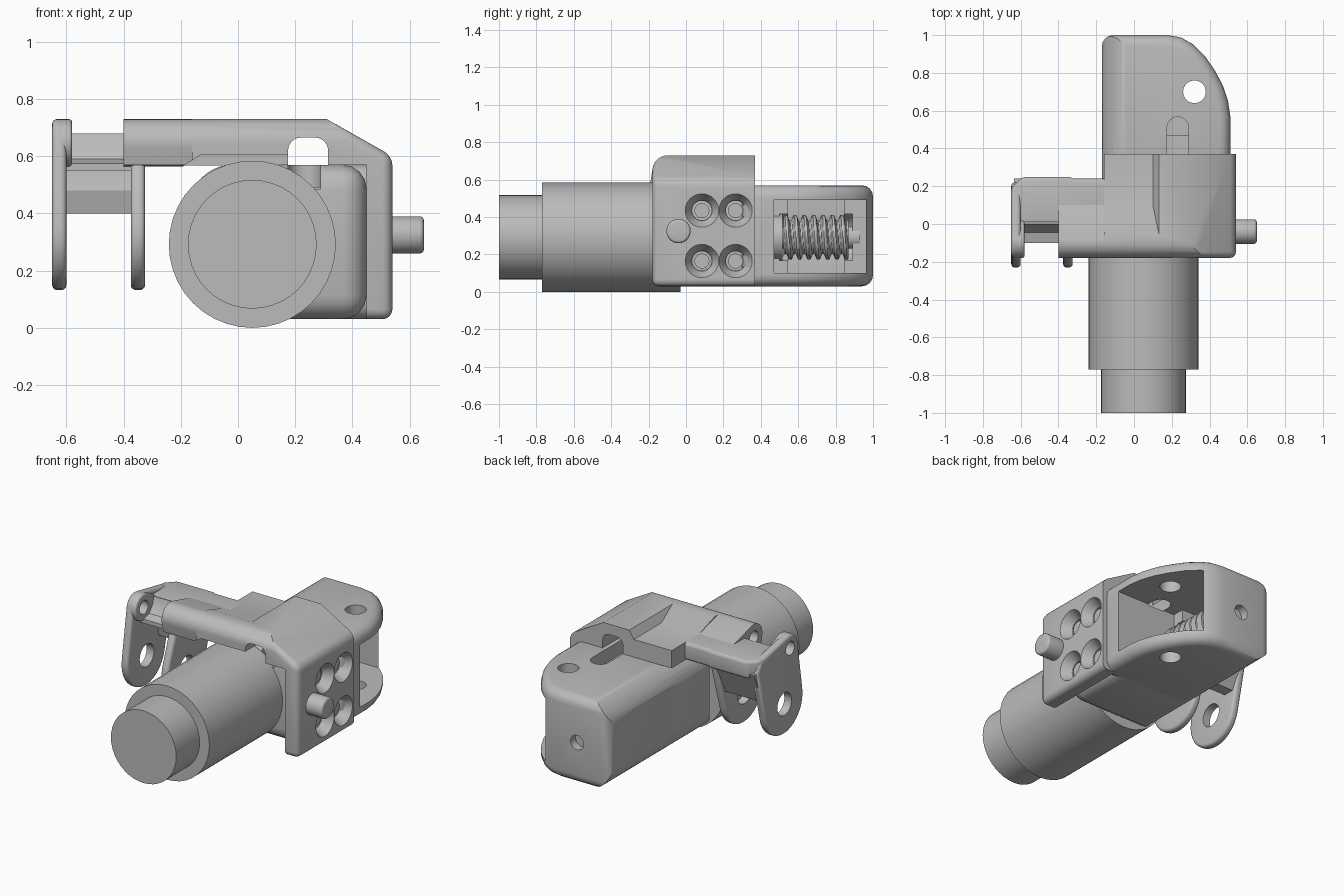
import bpy, bmesh, math
from mathutils import Vector
from mathutils.geometry import convex_hull_2d

if "Cube" in bpy.data.objects:
    bpy.data.objects.remove(bpy.data.objects["Cube"])

GREY = (0.5, 0.5, 0.5, 1)
metal = bpy.data.materials.new("plain grey")
metal.use_nodes = True
metal.diffuse_color = GREY
metal.node_tree.nodes["Principled BSDF"].inputs["Base Color"].default_value = GREY
parts = []

PLACE = {"x": lambda a, b, t: (t, a, b),
         "y": lambda a, b, t: (a, t, b),
         "z": lambda a, b, t: (a, b, t)}


def finish(name, bm):
    bmesh.ops.recalc_face_normals(bm, faces=bm.faces)
    mesh = bpy.data.meshes.new(name)
    bm.to_mesh(mesh)
    bm.free()
    obj = bpy.data.objects.new(name, mesh)
    bpy.context.collection.objects.link(obj)
    mesh.materials.append(metal)
    parts.append(obj)
    return obj


def arc(a, b, r, start=0, end=360, n=32):
    """Points on an arc; a full turn leaves out the repeated end point."""
    full = end - start == 360
    steps = n if full else n + 1
    angles = [math.radians(start + (end - start) * i / n) for i in range(steps)]
    return [(a + r * math.cos(t), b + r * math.sin(t)) for t in angles]


def hull(points):
    return [points[i] for i in convex_hull_2d([Vector(p) for p in points])]


def prism(name, pts, axis, lo, hi, bevel=0, rule=lambda p: True, top=None):
    """Extrude a profile along an axis, then round the sharp edges chosen by rule."""
    bm = bmesh.new()
    rings = [[bm.verts.new(PLACE[axis](a, b, t)) for a, b in outline]
             for outline, t in ((pts, lo), (top or pts, hi))]
    bm.faces.new(rings[0])
    bm.faces.new(rings[1])
    n = len(pts)
    for i in range(n):
        j = (i + 1) % n
        bm.faces.new((rings[0][i], rings[0][j], rings[1][j], rings[1][i]))
    bmesh.ops.recalc_face_normals(bm, faces=bm.faces)
    if bevel:
        edges = [e for e in bm.edges if e.calc_face_angle() > math.radians(35)
                 and rule((e.verts[0].co + e.verts[1].co) / 2)]
        bmesh.ops.bevel(bm, geom=edges, offset=bevel, segments=4, profile=0.5,
                        affect='EDGES', clamp_overlap=True)
    return finish(name, bm)


def rect(a0, a1, b0, b1):
    return [(a0, b0), (a1, b0), (a1, b1), (a0, b1)]


def round_off(a, b, r, up, axis, lo, hi):
    """Cutter that rounds the low-side corner around an arc centre, above or below."""
    pts = arc(a, b, r, 90, 180, 10) + [(a - r - 0.1, b), (a - r - 0.1, b + r + 0.1), (a, b + r + 0.1)]
    return prism("round_off", [(p, b + up * (q - b)) for p, q in pts], axis, lo, hi)


def cut(cutter, *targets):
    """Subtract the cutter from each target and discard it."""
    cutter.hide_render = True
    for obj in targets:
        mod = obj.modifiers.new("cut", 'BOOLEAN')
        mod.operation, mod.solver, mod.object = 'DIFFERENCE', 'EXACT', cutter
        with bpy.context.temp_override(object=obj, active_object=obj):
            bpy.ops.object.modifier_apply(modifier=mod.name)
    parts.remove(cutter)
    bpy.data.objects.remove(cutter)


# Motor
MX, MZ = 0.05, 0.292
prism("motor_body", arc(MX, MZ, 0.292, n=40), "y", -0.77, -0.03)
prism("motor_cap", arc(MX, MZ, 0.225, n=40), "y", -1.0, -0.7)

# Gearbox housing: a curved rear shell and a narrower front block
curve = [(0.51, 0.57), (0.498, 0.65), (0.472, 0.73), (0.43, 0.81), (0.375, 0.89),
         (0.31, 0.953), (0.25, 0.987), (0.18, 1.0)]
shell = prism("gearbox_shell", [(-0.17, 0.3), (0.51, 0.3)] + curve + [(-0.17, 1.0)],
              "z", 0.03, 0.57, 0.06)
block = prism("gearbox_front", rect(-0.17, 0.45, -0.05, 0.46), "z", 0.03, 0.57, 0.085)
cut(round_off(-0.02, 0.42, 0.15, 1, "y", -0.2, 1.1), shell, block)
cut(round_off(-0.02, 0.18, 0.15, -1, "y", -0.2, 1.1), shell, block)

# Worm chamber, cross hole, rear screw hole and top slot
cut(prism("chamber", rect(0.1, 0.7, 0.47, 0.962), "z", 0.1, 0.49), shell)
cut(prism("deep_pocket", rect(-0.08, 0.2, 0.545, 0.845), "z", 0.1, 0.49), shell)
cut(prism("worm_bore", arc(MX, MZ, 0.135), "y", 0.5, 0.89), shell)
cut(prism("cross_hole", arc(0.32, 0.7, 0.06), "z", -0.1, 0.7), shell)
cut(prism("screw_hole", arc(MX, MZ, 0.045), "y", 0.95, 1.1), shell)
slot = [(0.175, -0.2), (0.289, -0.2)] + arc(0.232, 0.51, 0.057, 0, 180, 12)
cut(prism("slot", slot, "z", 0.485, 0.7), shell, block)

# Worm screw with a helical thread
bm = bmesh.new()
SIDES, ROWS, TURNS, Y0, Y1 = 32, 84, 7, 0.52, 0.87
rings = []
for i in range(ROWS + 1):
    ring = []
    for j in range(SIDES):
        phase = (i * TURNS / ROWS + j / SIDES) % 1
        ridge = min(1, max(0, 1.7 - abs(phase - 0.5) * 4.5))
        r, ang = 0.09 + 0.03 * ridge, math.tau * j / SIDES
        ring.append(bm.verts.new((MX + r * math.cos(ang), Y0 + (Y1 - Y0) * i / ROWS,
                                  MZ + r * math.sin(ang))))
    rings.append(ring)
for a, b in zip(rings, rings[1:]):
    for j in range(SIDES):
        k = (j + 1) % SIDES
        bm.faces.new((a[j], a[k], b[k], b[j]))
bm.faces.new(rings[0])
bm.faces.new(rings[-1])
finish("worm_screw", bm)
prism("worm_shaft", arc(MX, MZ, 0.06, n=24), "y", 0.45, 0.93)
prism("worm_bearing", arc(MX, MZ, 0.125), "y", 0.45, 0.515)

# Bracket: top plate, sloped shoulder and side plate in one profile
bracket = prism("bracket", [(-0.16, 0.57), (-0.16, 0.73), (0.31, 0.73), (0.54, 0.6),
                            (0.54, 0.03), (0.45, 0.03), (0.45, 0.57)], "y", -0.18, 0.37, 0.035,
                lambda p: p.y < 0.36 and p.x > 0 and (p.x > 0.46 or p.z > 0.58))

# Hinge arm: round barrel in front that runs into the plate, flat beam behind
HY, HZ, HR = -0.097, 0.647, 0.083
barrel = prism("arm_barrel", hull(arc(HY, HZ, HR) + [(-0.165, 0.57), (0.1, 0.57), (0.1, 0.68)]),
               "x", -0.4, 0.1)
cut(round_off(HY, HZ, HR, 1, "x", -0.3, 0.7), bracket)
cut(prism("plate_step", rect(-0.3, 0.1, 0.1, 0.5), "z", 0.68, 0.735,
          top=rect(-0.3, 0.135, -0.07, 0.5)), bracket)
prism("arm_beam", [(-0.65, 0), (-0.65, 0.19), (-0.59, 0.25), (-0.34, 0.25),
                   (-0.32, 0.24), (-0.1, 0.24), (-0.1, 0)], "z", 0.57, 0.68, 0.02)
prism("spring_seat", [(0.05, 0.67), (0, 0.68), (-0.012, 0.63), (-0.045, 0.59),
                      (-0.1, 0.575), (-0.1, 0.55), (0.05, 0.55)], "x", -0.62, -0.36)

# Arch and motor relief under the arm and plate
arch = [(0.175, 0.5), (0.315, 0.5)] + arc(0.27, 0.62, 0.045, 0, 90, 6) \
    + arc(0.22, 0.62, 0.045, 90, 180, 6)
cut(prism("arch", arch, "y", -0.4, 0.6), bracket)
cut(prism("relief", [(-0.2, 0.56), (-0.13, 0.605), (0.2, 0.605), (0.2, 0.56)],
          "y", -0.4, 0.0), bracket, barrel)

# Hinge lugs, joined by a rear web
AY, AZ = -0.04, 0.322
eye = arc(AY, AZ, 0.19)
outer = prism("outer_lug", hull(eye + arc(HY, HZ, HR) + [(0.19, 0.675), (0.22, 0.6)]),
              "x", -0.65, -0.6, 0.018)
inner = prism("inner_lug", hull(eye + [(-0.15, 0.575), (0.23, 0.575), (0.23, 0.61)]),
              "x", -0.375, -0.325, 0.018)
prism("lug_web", [(0.24, 0.6), (0.08, 0.6), (0.08, 0.54), (0.06, 0.48), (0.08, 0.4), (0.15, 0.4)],
      "x", -0.635, -0.34)
boss = prism("hinge_boss", hull(arc(HY, HZ, HR) + [(0.02, 0.57), (0.02, 0.68)]),
             "x", -0.64, -0.58, 0.012)
cut(prism("lug_holes", arc(AY, AZ, 0.07), "x", -0.8, -0.28), outer, inner)
cut(prism("hinge_hole", arc(HY, HZ, 0.042), "x", -0.8, -0.25), outer, boss, barrel)

# Four countersunk screws and the pivot pin on the side plate
for y in (0.085, 0.265):
    for z in (0.165, 0.435):
        cut(prism("countersink", arc(y, z, 0.055), "x", 0.48, 0.55, top=arc(y, z, 0.095)), bracket)
        cut(prism("bore", arc(y, z, 0.052), "x", 0.4, 0.5), bracket)
        prism("plate_screw", arc(y, z, 0.04, n=24), "x", 0.42, 0.485)
prism("pivot_pin", arc(AY, 0.325, 0.065), "x", 0.48, 0.65, 0.015)

# Smooth shading with crisp edges
for obj in parts:
    obj.data.shade_smooth()
    obj.data.set_sharp_from_angle(angle=math.radians(32))
